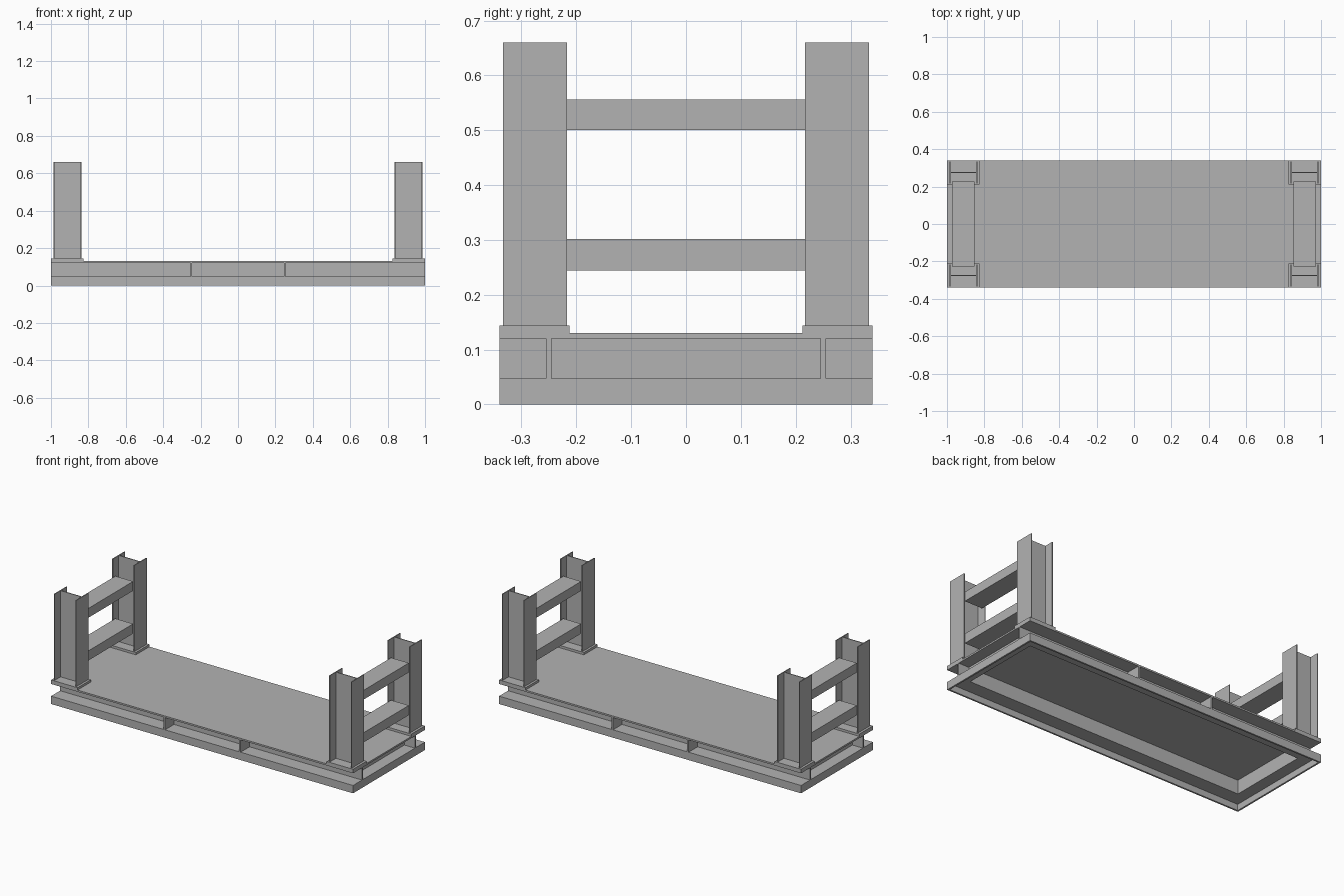
import bpy

cube = bpy.data.objects.get("Cube")
if cube:
    bpy.data.objects.remove(cube)

steel = bpy.data.materials.new("grey steel")
steel.use_nodes = True
steel.diffuse_color = (0.45, 0.45, 0.45, 1)
steel.node_tree.nodes["Principled BSDF"].inputs["Base Color"].default_value = (0.45, 0.45, 0.45, 1)


def box(name, x, y, z):
    """Box from (low, high) ranges on each axis."""
    bpy.ops.mesh.primitive_cube_add(size=1)
    ob = bpy.context.object
    ob.name = name
    for v in ob.data.vertices:
        v.co = [sum(r) / 2 + c * (r[1] - r[0]) for r, c in zip((x, y, z), v.co)]
    ob.data.materials.append(steel)
    return ob


def flip(r, s):
    return r if s > 0 else (-r[1], -r[0])


HX, HY = 1.0, 0.34          # half length and half width of the base
LEDGE, DECK, TOP = 0.047, 0.12, 0.13
WEB_X, WEB_Y = 0.925, 0.25  # web centre lines
T = 0.005                   # half thickness of webs
RIM = 0.01

box("deck", (-HX, HX), (-HY, HY), (DECK, TOP))

# Long side beams: rim, ledge, web and stiffeners
for s, side in ((-1, "front"), (1, "back")):
    box(side + "_rim", (-HX, HX), flip((HY - RIM, HY), s), (0, LEDGE))
    box(side + "_ledge", (-HX, HX), flip((WEB_Y - T, HY - RIM), s), (LEDGE - RIM, LEDGE))
    box(side + "_web", (-HX, HX), flip((WEB_Y - T, WEB_Y + T), s), (LEDGE, DECK))
    for x in (-0.25, 0.25):
        box(side + "_stiffener", (x - T, x + T), flip((WEB_Y + T, HY), s), (LEDGE, DECK))

for s, side in ((-1, "right"), (1, "left")):
    # End beams
    inner = WEB_Y - T
    box(side + "_end_rim", flip((HX - RIM, HX), s), (RIM - HY, HY - RIM), (0, LEDGE))
    box(side + "_end_ledge", flip((WEB_X - T, HX - RIM), s), (-inner, inner), (LEDGE - RIM, LEDGE))
    box(side + "_end_web", flip((WEB_X - T, WEB_X + T), s), (-inner, inner), (LEDGE, DECK))

    # H-section posts on foot plates
    for t, end in ((-1, "front"), (1, "back")):
        name = f"{side}_{end}_post"
        box(name + "_foot", flip((0.825, HX), s), flip((0.212, HY), t), (TOP, 0.144))
        for x in (0.838, 0.981):
            box(name + "_flange", flip((x, x + T), s), flip((0.217, 0.334), t), (0.144, 0.66))
        box(name + "_web", flip((0.843, 0.981), s), flip((0.273, 0.278), t), (0.144, 0.66))

    # Cross rails between the posts
    for z in ((0.244, 0.302), (0.5, 0.556)):
        box(side + "_rail", flip((0.854, 0.972), s), (-0.228, 0.228), z)
